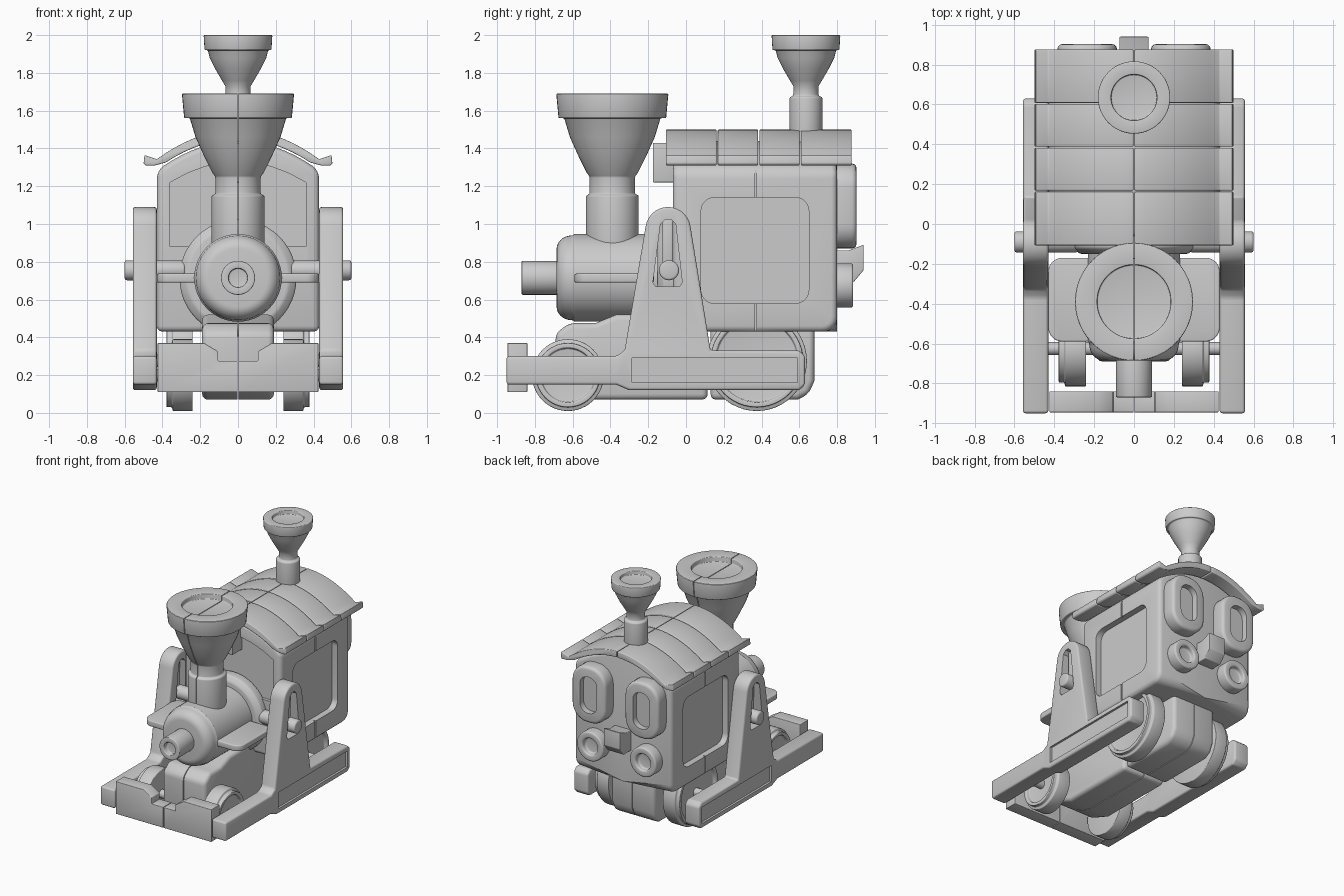
import bpy, bmesh, math
from math import pi, sin, cos

old = bpy.data.objects.get("Cube")
if old:
    bpy.data.objects.remove(old, do_unlink=True)

grey = bpy.data.materials.new("plain grey")
grey.use_nodes = True
grey.diffuse_color = (0.6, 0.6, 0.6, 1)
grey.node_tree.nodes["Principled BSDF"].inputs["Base Color"].default_value = (0.6, 0.6, 0.6, 1)


def place(axis, a, b, h):
    return {"x": (h, a, b), "y": (a, h, b), "z": (a, b, h)}[axis]


def activate(ob):
    bpy.ops.object.select_all(action="DESELECT")
    ob.select_set(True)
    bpy.context.view_layer.objects.active = ob


def finish(name, bm, bevel=0.0, cuts=()):
    """Turn a bmesh into an object, round its edges, then carve it."""
    bmesh.ops.recalc_face_normals(bm, faces=bm.faces[:])
    me = bpy.data.meshes.new(name)
    bm.to_mesh(me)
    bm.free()
    ob = bpy.data.objects.new(name, me)
    bpy.context.collection.objects.link(ob)
    me.materials.append(grey)
    activate(ob)
    if bevel:
        m = ob.modifiers.new("Bevel", "BEVEL")
        m.width, m.segments, m.limit_method, m.angle_limit = bevel, 3, "ANGLE", math.radians(32)
        bpy.ops.object.modifier_apply(modifier=m.name)
    for cutter in cuts:
        m = ob.modifiers.new("Cut", "BOOLEAN")
        m.operation, m.object, m.solver = "DIFFERENCE", cutter, "EXACT"
        bpy.ops.object.modifier_apply(modifier=m.name)
        bpy.data.objects.remove(cutter, do_unlink=True)
    activate(ob)
    bpy.ops.object.shade_smooth_by_angle(angle=math.radians(32))
    return ob


def prism_mesh(pts, axis, lo, hi):
    bm = bmesh.new()
    ends = [[bm.verts.new(place(axis, a, b, h)) for a, b in pts] for h in (lo, hi)]
    for e in ends:
        bm.faces.new(e)
    for i in range(len(pts)):
        j = (i + 1) % len(pts)
        bm.faces.new((ends[0][i], ends[0][j], ends[1][j], ends[1][i]))
    return bm


def prism(name, pts, axis, lo, hi, bevel=0.0, cuts=()):
    return finish(name, prism_mesh(pts, axis, lo, hi), bevel, cuts)


def cutter(pts, axis, lo, hi):
    ob = prism("cutter", pts, axis, lo, hi)
    ob.hide_render = True
    return ob


def lathe(name, profile, axis, ca, cb, bevel=0.0, cuts=(), n=48):
    """Revolve (radius, height) points; both ends are capped."""
    bm = bmesh.new()
    rings = [[bm.verts.new(place(axis, ca + r * cos(2 * pi * i / n), cb + r * sin(2 * pi * i / n), h))
              for i in range(n)] for r, h in profile]
    for p, q in zip(rings, rings[1:]):
        for i in range(n):
            j = (i + 1) % n
            bm.faces.new((p[i], p[j], q[j], q[i]))
    bm.faces.new(rings[0])
    bm.faces.new(rings[-1])
    return finish(name, bm, bevel, cuts)


def rrect(a0, b0, a1, b1, r, n=7):
    pts = []
    for k, (a, b) in enumerate(((a1 - r, b1 - r), (a0 + r, b1 - r), (a0 + r, b0 + r), (a1 - r, b0 + r))):
        pts += [(a + r * cos(pi / 2 * (k + i / n)), b + r * sin(pi / 2 * (k + i / n))) for i in range(n + 1)]
    return pts


def rect(a0, b0, a1, b1):
    return [(a0, b0), (a1, b0), (a1, b1), (a0, b1)]


def mirrored(half):
    return half + [(-a, b) for a, b in reversed(half) if a > 0]


def centre_seam():
    return cutter(rect(-0.003, -2, 0.003, 2), "z", -1, 3)


def arch(top, xs):
    return [(x, top - 0.85 * x * x) for x in xs]


# Cab: arched section with a softer lower rear edge, window recesses and side seams
steps = [0.4 * i / 8 for i in range(9)]
section = mirrored([(0, 0.43), (0.43, 0.43), (0.43, 1.27)] + arch(1.44, reversed(steps)))
bm = prism_mesh(section, "y", -0.07, 0.8)
rear_low = [e for e in bm.edges if all(v.co.y > 0.79 and v.co.z < 0.44 for v in e.verts)]
bmesh.ops.bevel(bm, geom=rear_low, offset=0.08, segments=5, profile=0.5, affect="EDGES")
cuts = [cutter(rect(-0.36, 0.88, 0.36, 0.9)[:2] + arch(1.33, [0.36 - 0.09 * i for i in range(9)]), "y", -0.2, -0.045)]
for s in (-1, 1):
    lo, hi = sorted((s * 0.38, s * 0.6))
    cuts.append(cutter(rrect(0.08, 0.58, 0.65, 1.14, 0.07), "x", lo, hi))
    lo, hi = sorted((s * 0.415, s * 0.6))
    cuts.append(cutter(rect(0.364, 0.3, 0.374, 1.4), "x", lo, hi))
finish("cab", bm, 0.03, cuts)

# Roof: four rows of curved panels, split along the ridge
roof_x = [0.003 + 0.427 * i / 9 for i in range(10)]
half_roof = arch(1.5, roof_x) + [(0.495, 1.365), (0.5, 1.32), (0.49, 1.31), (0.44, 1.31)] + arch(1.45, reversed(roof_x[:-1]))
rows = [-0.11, 0.165, 0.385, 0.605, 0.88]
for i, (y0, y1) in enumerate(zip(rows, rows[1:])):
    for s, side in ((1, "left"), (-1, "right")):
        prism(f"roof_panel_{i + 1}_{side}", [(s * a, b) for a, b in half_roof], "y", y0 + 0.003, y1 - 0.003, 0.006)

# Boiler with domed front, flange against the cab and nozzle
dome = [(0.225 - 0.07 * (1 - sin(t)), -0.6 - 0.085 * cos(t)) for t in [pi / 2 * i / 7 for i in range(8)]]
lathe("boiler", dome + [(0.232, -0.59), (0.232, -0.05)], "y", 0, 0.715)
lathe("boiler_flange", [(0.27, -0.15), (0.31, -0.12), (0.31, -0.05)], "y", 0, 0.715, 0.01)
lathe("nozzle", [(0.05, -0.83), (0.05, -0.87), (0.09, -0.87), (0.09, -0.64)], "y", 0, 0.715, 0.006)


# Chimneys: stepped stem, flared bowl and rim with a shallow opening
def chimney(name, y, profile, opening, top, depth, seam):
    lathe(name, profile + [(opening, top), (opening, top - depth)], "z", 0, y, 0.006, [centre_seam()] if seam else [])


chimney("front_chimney", -0.39, [(0.14, 0.75), (0.14, 1.15), (0.12, 1.16), (0.12, 1.25), (0.135, 1.27), (0.18, 1.36),
        (0.225, 1.46), (0.255, 1.56), (0.285, 1.56), (0.297, 1.69)], 0.185, 1.69, 0.04, True)
chimney("rear_chimney", 0.635, [(0.087, 1.4), (0.087, 1.67), (0.067, 1.68), (0.067, 1.73), (0.085, 1.76), (0.12, 1.82),
        (0.15, 1.88), (0.16, 1.92), (0.177, 1.92), (0.182, 2.0)], 0.115, 2.0, 0.03, False)

# Chassis between the wheels, in two lengths
front_chassis = [(-0.69, 0.14), (-0.5, 0.07), (0.115, 0.07), (0.115, 0.52), (-0.37, 0.52), (-0.48, 0.475), (-0.62, 0.475), (-0.69, 0.42)]
rear_chassis = [(0.13, 0.07), (0.59, 0.07), (0.65, 0.1), (0.68, 0.17), (0.68, 0.5), (0.13, 0.5)]
prism("front_chassis", front_chassis, "x", -0.19, 0.19, 0.03, [centre_seam()])
prism("rear_chassis", rear_chassis, "x", -0.19, 0.19, 0.03, [centre_seam()])

# Bumper with notched middle
prism("bumper", mirrored([(0, 0.11), (0.425, 0.11), (0.425, 0.37), (0.18, 0.37), (0.105, 0.325), (0.105, 0.275), (0, 0.275)]),
      "y", -0.945, -0.84, 0.004, [centre_seam()])

# Side frame outline: low beam rising into a rounded tower
tower = [(-0.095 + 0.12 * cos(t), 0.97 + 0.12 * sin(t)) for t in [pi * (0.05 + 0.9 * i / 14) for i in range(15)]]
frame = ([(-0.95, 0.15), (-0.37, 0.15), (-0.3, 0.12), (0.6, 0.12), (0.63, 0.15), (0.63, 0.3), (0.6, 0.33), (0.13, 0.33)]
         + tower + [(-0.325, 0.33), (-0.37, 0.3), (-0.95, 0.3)])
slot = [(-0.16, 0.67), (-0.035, 0.67), (-0.02, 0.69), (-0.055, 1.0), (-0.08, 1.025), (-0.11, 1.025), (-0.135, 1.0), (-0.175, 0.69)]

for s, side in ((1, "left"), (-1, "right")):
    def span(a, b):
        return sorted((s * a, s * b))

    prism(f"side_frame_{side}", frame, "x", *span(0.43, 0.557), 0.014,
          [cutter(slot, "x", *span(0.3, 0.7)), cutter(rect(-0.285, 0.16, 0.59, 0.29), "x", *span(0.54, 0.7))])
    # Pivot knob and hanging rod in the frame slot
    lathe(f"pivot_knob_{side}", [(0.053, s * 0.28), (0.053, s * 0.6)], "x", -0.09, 0.755, 0.012, n=28)
    prism(f"hanging_rod_{side}", rect(-0.125, 0.75, -0.068, 1.03), "x", *span(0.46, 0.52), 0.01)
    # Running board beside the boiler
    board = rrect(0.1, -0.59, 0.43, -0.17, 0.07)
    prism(f"running_board_{side}", [(s * a, b) for a, b in board], "z", 0.69, 0.737, 0.008)
    # Wheels with a raised rim, dished face and axle
    for name, y, z, r in (("front", -0.625, 0.2, 0.19), ("rear", 0.375, 0.275, 0.265)):
        wheel = [(r, 0.24), (r, 0.345), (r - 0.02, 0.35), (r - 0.02, 0.378), (r - 0.045, 0.378), (r - 0.05, 0.35)]
        lathe(f"{name}_wheel_{side}", [(q, s * x) for q, x in wheel], "x", y, z, 0.005)
        lathe(f"{name}_axle_{side}", [(0.033, s * 0.15), (0.033, s * 0.44)], "x", y, z, n=20)
    # Oval rear windows and round rear lamps
    prism(f"rear_window_{side}", rrect(s * 0.235 - 0.15, 0.87, s * 0.235 + 0.15, 1.32, 0.13), "y", 0.77, 0.903, 0.025,
          [cutter(rrect(s * 0.235 - 0.075, 0.95, s * 0.235 + 0.075, 1.24, 0.07), "y", 0.855, 1)])
    lathe(f"rear_lamp_{side}", [(0.117, 0.77), (0.117, 0.885), (0.065, 0.885), (0.065, 0.845)], "y", s * 0.235, 0.675, 0.012)

# Slanted blocks: rear latch and front lamp bracket
prism("rear_latch", [(0.77, 0.86), (0.86, 0.86), (0.94, 0.89), (0.94, 0.755), (0.89, 0.695), (0.77, 0.695)], "x", -0.073, 0.073, 0.005)
prism("front_lamp", [(-0.05, 1.22), (-0.175, 1.22), (-0.175, 1.43), (-0.05, 1.43)], "x", -0.073, 0.073, 0.005)
